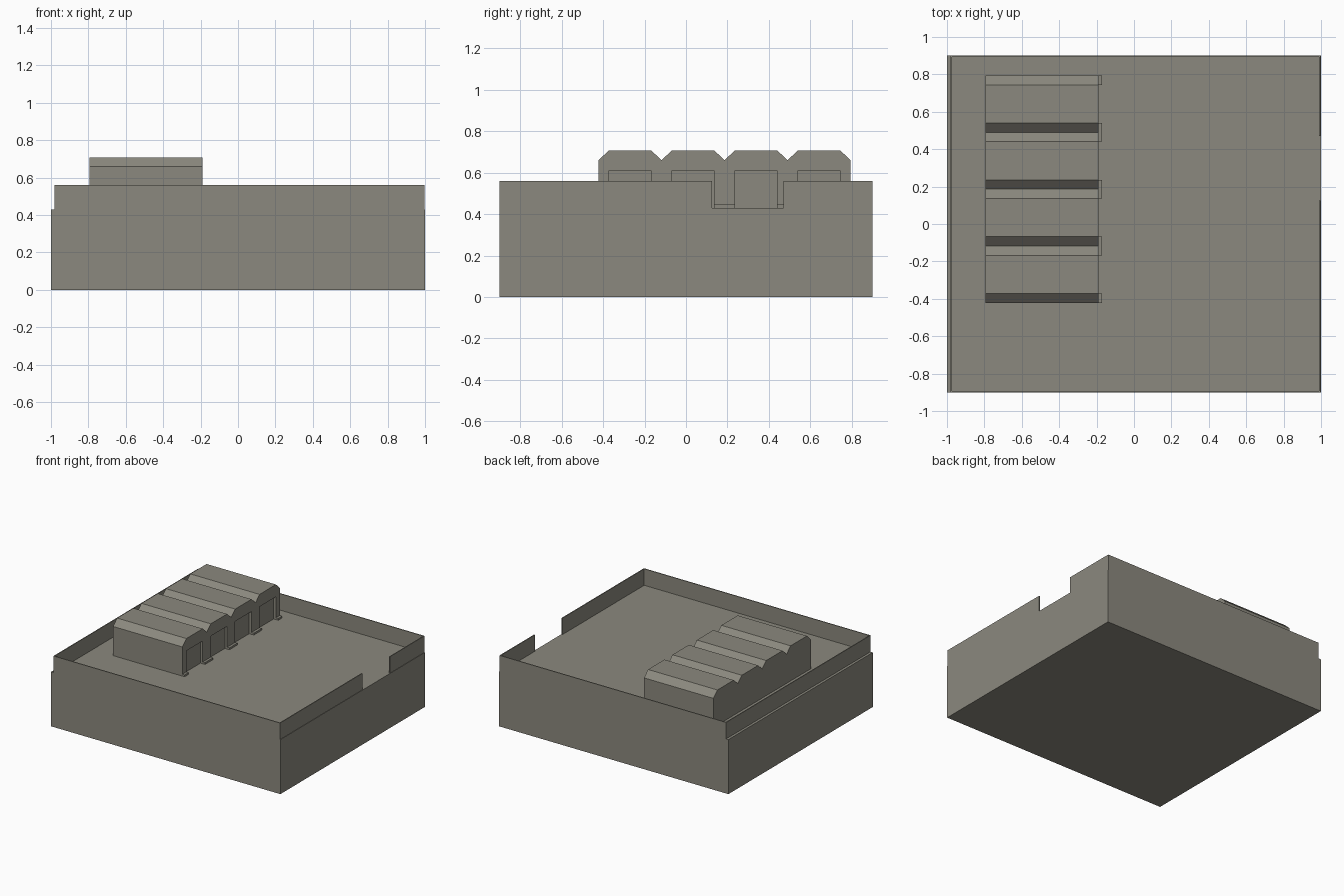
import bpy, bmesh

if "Cube" in bpy.data.objects:
    bpy.data.objects.remove(bpy.data.objects["Cube"])

# Single stone colour
stone = bpy.data.materials.new("grey_stone")
stone.diffuse_color = (0.26, 0.25, 0.21, 1)
stone.use_nodes = True
stone.node_tree.nodes["Principled BSDF"].inputs["Base Color"].default_value = stone.diffuse_color


def finish(name, bm):
    bmesh.ops.recalc_face_normals(bm, faces=bm.faces)
    me = bpy.data.meshes.new(name)
    bm.to_mesh(me)
    bm.free()
    me.materials.append(stone)
    ob = bpy.data.objects.new(name, me)
    bpy.context.collection.objects.link(ob)
    return ob


def extrude_x(name, profile, x0, x1):
    """Solid from a (y, z) outline swept along x."""
    bm = bmesh.new()
    face = bm.faces.new([bm.verts.new((x0, y, z)) for y, z in profile])
    out = bmesh.ops.extrude_face_region(bm, geom=[face])["geom"]
    verts = [g for g in out if isinstance(g, bmesh.types.BMVert)]
    bmesh.ops.translate(bm, verts=verts, vec=(x1 - x0, 0, 0))
    return finish(name, bm)


def box(name, x0, x1, y0, y1, z0, z1):
    return extrude_x(name, [(y0, z0), (y1, z0), (y1, z1), (y0, z1)], x0, x1)


FLOOR, TOP, T = 0.43, 0.56, 0.007

# Base block
box("base", -1, 1, -0.9, 0.9, 0, FLOOR)

# Parapet walls, with the entrance gap on the right
for name, s in (("front_wall", -1), ("back_wall", 1)):
    ya, yb = sorted((s * 0.9, s * (0.9 - T)))
    box(name, -0.98, 0.997, ya, yb, FLOOR, TOP)
inner = 0.9 - T
box("left_wall", -0.98, -0.98 + T, -inner, inner, FLOOR, TOP)
box("right_wall_front", 0.997 - T, 0.997, -inner, 0.125, FLOOR, TOP)
box("right_wall_back", 0.997 - T, 0.997, 0.47, inner, FLOOR, TOP)

# Four-bay building with chamfered roof ridges
Y0, BAY, N, C = -0.422, 0.304, 4, 0.05
outline = [(Y0 + N * BAY, FLOOR), (Y0, FLOOR), (Y0, 0.66)]
for i in range(N):
    y = Y0 + i * BAY
    outline += [(y + C, 0.707), (y + BAY - C, 0.707), (y + BAY, 0.66)]
building = extrude_x("building", outline, -0.795, -0.19)

# Recessed doorways cut into the facade
for i in range(N):
    y = Y0 + i * BAY
    cut = box("doorway_cutter", -0.21, -0.1, y + C, y + BAY - C, 0.4, 0.61)
    cut.hide_render = True
    cut.hide_viewport = True
    mod = building.modifiers.new("doorway", 'BOOLEAN')
    mod.operation = 'DIFFERENCE'
    mod.solver = 'EXACT'
    mod.object = cut

# Low plinths at the foot of each pier
for i in range(N + 1):
    y = Y0 + i * BAY
    box("pier_plinth", -0.21, -0.17, max(y - C, Y0), min(y + C, Y0 + N * BAY),
        FLOOR, 0.445)
